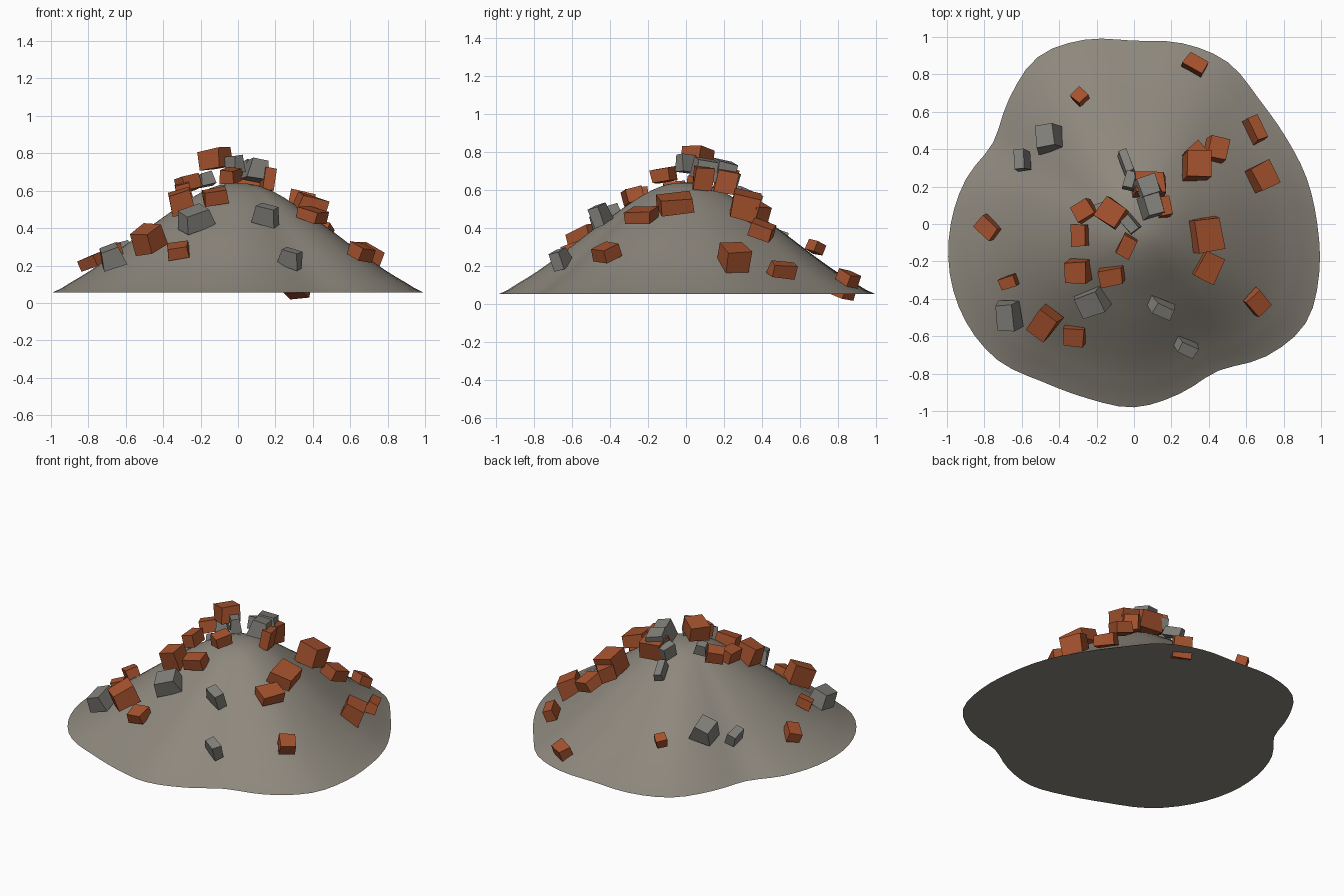
import bpy
import bmesh
import math
import random
from mathutils import Matrix, Vector

random.seed(4)
default_cube = bpy.data.objects.get("Cube")
if default_cube:
    bpy.data.objects.remove(default_cube, do_unlink=True)


def make_material(name, colour):
    material = bpy.data.materials.new(name)
    material.use_nodes = True
    material.diffuse_color = colour
    material.node_tree.nodes["Principled BSDF"].inputs["Base Color"].default_value = colour
    return material


dust = make_material("dusty grey earth", (0.27, 0.245, 0.205, 1))
clay = make_material("fired clay", (0.38, 0.085, 0.027, 1))
concrete = make_material("broken concrete", (0.22, 0.215, 0.195, 1))


def add_object(name, bm, material):
    bmesh.ops.recalc_face_normals(bm, faces=bm.faces)
    mesh = bpy.data.meshes.new(name)
    bm.to_mesh(mesh)
    bm.free()
    mesh.materials.append(material)
    obj = bpy.data.objects.new(name, mesh)
    bpy.context.collection.objects.link(obj)
    return obj


def spline(a, b, c, d, t):
    """Smooth curve between b and c."""
    return b + 0.5 * t * (c - a + t * (2 * a - 5 * b + 4 * c - d + t * (3 * (b - c) + d - a)))


# Mound: wavy outline radius every fifteen degrees, and a hill profile
OUTLINE = [.98, .955, .935, .945, 1, 1, .98, 1.02, 1.03, .945, .87, .93,
           .98, 1.02, 1.04, 1.03, .975, .965, .98, .94, .905, 1, 1.06, 1.025]
PROFILE = [.64, .63, .59, .53, .46, .39, .315, .24, .17, .11, .055]
SEGMENTS, RINGS = 72, 20


def outline_radius(angle):
    count = len(OUTLINE)
    position = (angle / math.tau * count) % count
    i = int(position)
    near = [OUTLINE[(i + k) % count] for k in (-1, 0, 1, 2)]
    return spline(*near, position - i)


def hill_height(fraction):
    last = len(PROFILE) - 1
    position = min(fraction, 1) * last
    i = min(int(position), last - 1)
    near = [PROFILE[min(abs(i + k), last)] for k in (-1, 0, 1, 2)]
    return spline(*near, position - i)


def build_mound():
    bm = bmesh.new()
    peak = bm.verts.new((0, 0, PROFILE[0]))
    rings = []
    for r in range(1, RINGS + 1):
        fraction = r / RINGS
        ring = []
        for s in range(SEGMENTS):
            angle = math.tau * s / SEGMENTS
            # The outline fades to a circle towards the peak
            radius = fraction * (1 + (outline_radius(angle) - 1) * fraction ** 0.5)
            ring.append(bm.verts.new((radius * math.cos(angle), radius * math.sin(angle),
                                      hill_height(fraction))))
        rings.append(ring)
    for s in range(SEGMENTS):
        n = (s + 1) % SEGMENTS
        bm.faces.new((peak, rings[0][s], rings[0][n]))
        for inner, outer in zip(rings, rings[1:]):
            bm.faces.new((inner[s], outer[s], outer[n], inner[n]))
    bm.faces.new(rings[-1][::-1])
    mound = add_object("rubble_mound", bm, dust)
    bpy.ops.object.select_all(action="DESELECT")
    mound.select_set(True)
    bpy.context.view_layer.objects.active = mound
    bpy.ops.object.shade_smooth_by_angle(angle=math.radians(25))


def add_chunk(name, material, place, size, yaw, taper, lean):
    """A rough block leaning with the slope below it."""
    bm = bmesh.new()
    bmesh.ops.create_cube(bm, size=1)
    for v in bm.verts:
        if v.co.z > 0:
            v.co.x *= taper
        v.co += Vector([random.uniform(-0.05, 0.05) for _ in range(3)])
    bmesh.ops.scale(bm, vec=size, verts=bm.verts)
    x, y, _ = place
    downhill = Matrix.Rotation(lean * min(1, math.hypot(x, y) * 2 + 0.3), 4, Vector((-y, x, 0)))
    turn = Matrix.Rotation(math.radians(yaw), 4, "Z")
    bm.transform(Matrix.Translation(place) @ downhill @ turn)
    add_object(name, bm, material)


# Each chunk: x, y, z, width, depth, height, yaw in degrees
SUMMIT_BRICKS = [
    (-.12, .06, .77, .13, .12, .1, -35), (-.27, .07, .64, .11, .09, .08, 30),
    (-.29, -.06, .6, .08, .12, .08, 0), (-.04, -.12, .68, .08, .11, .07, -25),
    (-.3, -.25, .54, .12, .11, .12, 0), (-.12, -.28, .57, .13, .09, .07, 10),
    (.08, .21, .65, .17, .11, .12, 0), (.16, .09, .66, .06, .1, .12, 10),
    (.34, .31, .52, .14, .14, .13, 0), (.33, .37, .48, .1, .1, .1, 40),
    (.39, -.06, .53, .15, .17, .08, 10), (.4, -.23, .47, .12, .14, .06, -28),
]
SLOPE_BRICKS = [
    (.32, .84, .1, .12, .08, .14, -30), (-.29, .68, .3, .07, .07, .06, 45),
    (.65, .51, .18, .07, .14, .07, 25), (.68, .25, .24, .13, .13, .13, 28),
    (.44, .4, .39, .11, .12, .07, -15), (.66, -.42, .27, .1, .11, .07, 42),
    (-.48, -.53, .34, .12, .14, .12, -38), (-.32, -.6, .28, .11, .1, .06, -5),
    (-.67, -.31, .28, .09, .06, .06, 18), (-.78, -.02, .22, .12, .08, .06, -40),
]
CONCRETE_CHUNKS = [
    (-.6, .34, .28, .07, .1, .08, 5), (-.46, .46, .33, .14, .12, .11, 10),
    (-.04, .33, .57, .06, .13, .06, 20), (-.02, .23, .66, .07, .09, .08, -15),
    (.08, .2, .72, .13, .1, .06, 20), (.1, .1, .71, .12, .12, .1, 15),
    (-.02, 0, .74, .07, .09, .09, 40), (-.17, .08, .66, .08, .06, .07, 20),
    (-.68, -.49, .25, .12, .14, .1, 5), (-.23, -.42, .45, .16, .12, .1, 25),
    (.15, -.45, .47, .13, .06, .1, -25), (.28, -.66, .24, .13, .06, .09, -28),
]


def scatter(prefix, material, chunks, taper, lean):
    for number, chunk in enumerate(chunks, 1):
        add_chunk(f"{prefix}_{number}", material, chunk[:3], chunk[3:6], chunk[6], taper, lean)


build_mound()
scatter("summit_brick", clay, SUMMIT_BRICKS, 0.95, 0.3)
scatter("slope_brick", clay, SLOPE_BRICKS, 0.95, 0.4)
scatter("concrete_chunk", concrete, CONCRETE_CHUNKS, 0.75, 0.4)
